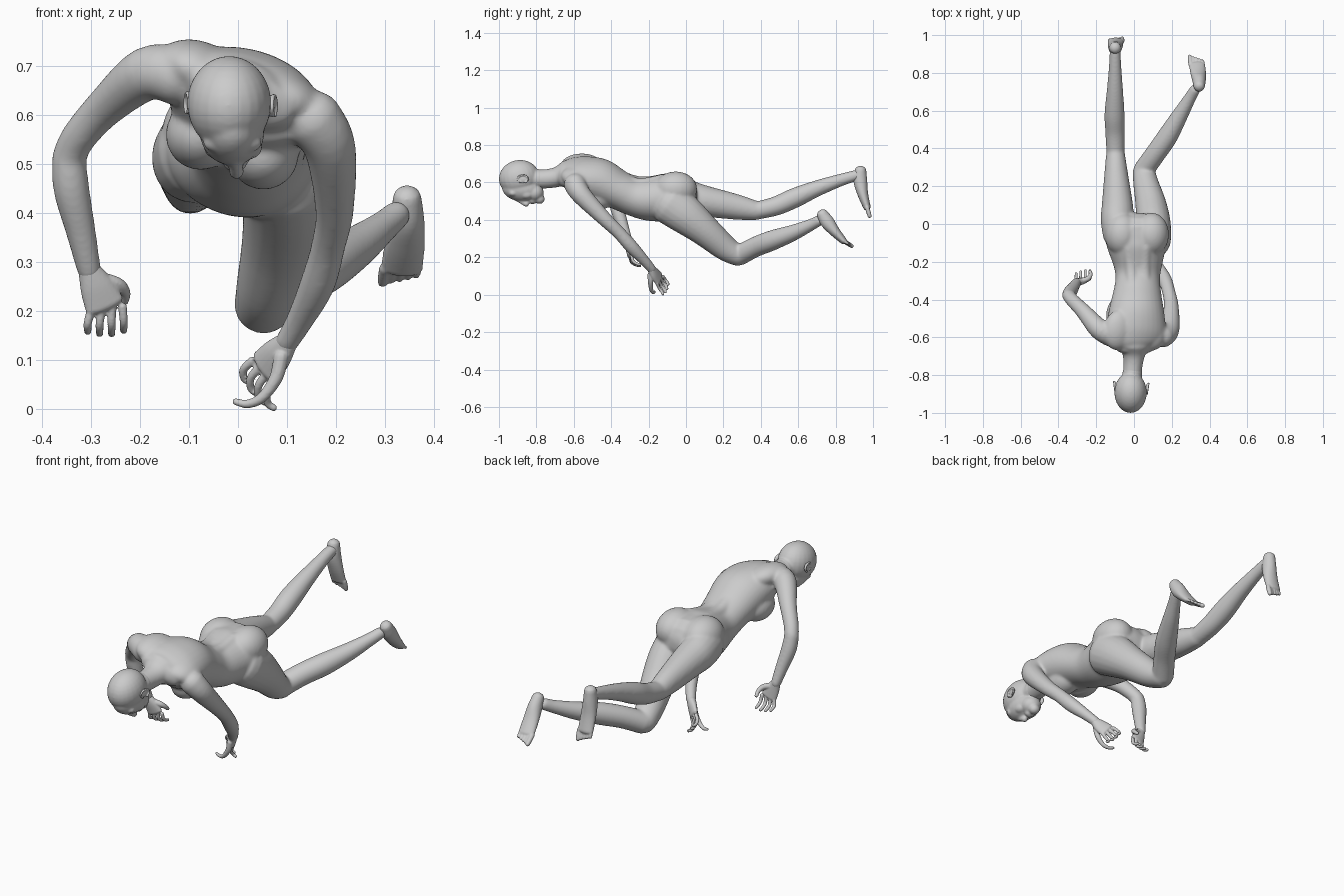
import bpy, bmesh, math
from mathutils import Vector as V, Matrix, Euler


def tube(bm, pts, side=(1, 0, 0), side_end=None, n=20, steps=5, grow=0.0):
    """Round-ended loft through (x, y, z, half_width[, half_height]) points."""
    P = [(V(p[:3]), p[3] + grow / p[3], p[-1] + grow / p[-1]) for p in pts]
    s0, s1 = V(side), V(side_end or side)

    def cr(a, b, c, d, t):
        return 0.5 * (2 * b + (c - a) * t + (2 * a - 5 * b + 4 * c - d) * t * t
                      + (3 * b - a - 3 * c + d) * t ** 3)
    rows, m = [], len(P) - 1
    for i in range(m):
        q = [P[max(0, i - 1)], P[i], P[i + 1], P[min(m, i + 2)]]
        for k in range(steps + (i == m - 1)):
            t = k / steps
            rows.append([cr(*[e[j] for e in q], t) for j in range(3)] + [(i + t) / m])
    t0 = (rows[1][0] - rows[0][0]).normalized()
    t1 = (rows[-1][0] - rows[-2][0]).normalized()

    def dome(row, tan):
        out = []
        for a in (30, 60, 82):
            c, s = math.cos(math.radians(a)), math.sin(math.radians(a))
            out.append([row[0] + tan * s * 0.8 * min(row[1], row[2]), row[1] * c, row[2] * c, row[3]])
        return out
    head, tail = dome(rows[0], -t0)[::-1], dome(rows[-1], t1)
    tans = [t0] * 4 + [(rows[i + 1][0] - rows[i - 1][0]).normalized()
                       for i in range(1, len(rows) - 1)] + [t1] * 4
    rings = []
    for (c, a, b, f), t in zip(head + rows + tail, tans):
        w = s0.lerp(s1, f)
        w = (w - t * w.dot(t)).normalized()
        h = t.cross(w)
        rings.append([bm.verts.new(c + w * a * math.cos(u) + h * b * math.sin(u))
                      for u in (2 * math.pi * k / n for k in range(n))])
    for A, B in zip(rings, rings[1:]):
        for k in range(n):
            bm.faces.new((A[k], A[(k + 1) % n], B[(k + 1) % n], B[k]))
    bm.faces.new(rings[0][::-1])
    bm.faces.new(rings[-1])


def blob(bm, c, r, rot=(0, 0, 0)):
    M = Matrix.LocRotScale(V(c), Euler([math.radians(a) for a in rot]), V(r))
    bmesh.ops.create_uvsphere(bm, u_segments=24, v_segments=16, radius=1, matrix=M)


def skin(name, bm, voxel, smooth):
    """Fuse the overlapping volumes into one smooth skin."""
    bmesh.ops.recalc_face_normals(bm, faces=bm.faces)
    me = bpy.data.meshes.new(name)
    bm.to_mesh(me)
    bm.free()
    for p in me.polygons:
        p.use_smooth = True
    ob = bpy.data.objects.new(name, me)
    bpy.context.collection.objects.link(ob)
    r = ob.modifiers.new("fuse", 'REMESH')
    r.mode, r.voxel_size, r.use_smooth_shade = 'VOXEL', voxel, True
    s = ob.modifiers.new("soften", 'SMOOTH')
    s.factor, s.iterations = 0.5, smooth


body = bmesh.new()
# torso, shoulders rolled down toward +x
tube(body, [(.01, -.645, .64, .12, .062), (.01, -.61, .642, .155, .084), (.012, -.55, .632, .16, .106),
            (.014, -.46, .606, .147, .12), (.018, -.36, .559, .127, .104), (.02, -.28, .524, .118, .103),
            (.02, -.2, .512, .134, .117), (.015, -.1, .521, .162, .128), (.015, -.03, .538, .162, .112)],
     (.94, 0, -.34), (1, 0, -.03), n=32)
for s in (-1, 1):
    # shoulder blade, spinal muscle, breast, buttock
    blob(body, (.005 + s * .085, -.56, .664 - s * .031), (.085, .11, .056), (0, 20, s * 10))
    tube(body, [(.02 + s * .035, -.5, .683 - s * .012, .036), (.025 + s * .035, -.36, .622 - s * .01, .036),
                (.02 + s * .034, -.24, .592 - s * .004, .036), (.015 + s * .045, -.12, .61, .036)])
    blob(body, (-.012 + s * .064, -.485, .54 - s * .02), (.072, .1, .072))
    blob(body, (.015 + s * .078, -.055, .565), (.092, .115, .094))
# neck with sloping base
tube(body, [(.005, -.63, .655, .095, .064), (0, -.68, .632, .065, .055), (-.005, -.74, .62, .052, .052),
            (-.012, -.83, .618, .05, .05)], (.94, 0, -.34), (1, 0, 0))

LIMB = dict(grow=8e-5)   # makes up for shrinkage from smoothing
# right leg, bent low
tube(body, [(.1, -.09, .488, .095, .112), (.102, 0, .425, .092, .104), (.09, .1, .343, .082, .084),
            (.064, .21, .25, .067, .068), (.051, .282, .206, .058, .054)], **LIMB)
tube(body, [(.051, .285, .21, .054), (.112, .37, .255, .053), (.175, .46, .29, .053),
            (.24, .57, .33, .042), (.295, .665, .372, .03), (.325, .714, .398, .026)], **LIMB)
# left leg, stretched back
tube(body, [(-.075, -.06, .53, .088, .1), (-.088, .02, .515, .087, .094), (-.088, .1, .5, .082, .083),
            (-.095, .28, .467, .06, .066), (-.098, .38, .448, .047, .049)], **LIMB)
tube(body, [(-.098, .37, .448, .046), (-.1, .48, .474, .05), (-.103, .58, .517, .052),
            (-.101, .7, .568, .042), (-.1, .83, .614, .031), (-.1, .925, .642, .026)], **LIMB)
# right arm
tube(body, [(.15, -.595, .595, .06), (.187, -.56, .535, .052), (.197, -.44, .41, .038),
            (.184, -.36, .333, .033), (.162, -.29, .255, .034), (.125, -.22, .18, .025),
            (.098, -.182, .135, .021)], **LIMB)
# left arm
tube(body, [(-.12, -.59, .68, .06), (-.185, -.555, .685, .054), (-.27, -.46, .617, .039),
            (-.325, -.405, .555, .034), (-.344, -.38, .515, .033)], **LIMB)
tube(body, [(-.345, -.382, .52, .032), (-.34, -.365, .45, .035), (-.32, -.335, .36, .028),
            (-.303, -.308, .28, .021)], **LIMB)
skin("body", body, .006, 20)

# head: skull, face, jaw, chin, lips, nose, brow, cheek, neck stub
head = bmesh.new()
blob(head, (-.018, -.892, .624), (.086, .109, .096), (12, 0, 0))
blob(head, (-.012, -.878, .566), (.066, .106, .068), (-6, 0, 0))
blob(head, (-.008, -.812, .545), (.052, .052, .047))
blob(head, (-.006, -.783, .512), (.028, .028, .027))
blob(head, (-.006, -.82, .505), (.026, .022, .021))
tube(head, [(-.008, -.915, .518, .012), (-.005, -.88, .498, .013), (-.003, -.852, .484, .016)])
for s in (-1, 1):
    blob(head, (-.011 + s * .026, -.925, .543), (.034, .026, .02))
    blob(head, (-.01 + s * .032, -.852, .536), (.028, .036, .026))
tube(head, [(-.014, -.84, .615, .054), (-.008, -.78, .62, .051)])
skin("head", head, .005, 9)


# feet: heel, sole, five toes
def foot(name, pts, toe_dir, inner):
    bm = bmesh.new()
    tube(bm, pts)
    ball, d = V(pts[-1][:3]), V(toe_dir)
    for i in range(5):
        b = ball + V((inner * (.034 - .0165 * i), 0, 0)) - d * (.1 * i)
        r = .0125 if i == 0 else .009
        tube(bm, [(*b, r), (*(b + d * .7), r), (*(b + d * (1.2 - .05 * i)), r * .9)], n=10)
    skin(name, bm, .004, 5)


foot("right_foot", [(.345, .728, .432, .029, .03), (.345, .756, .388, .035, .037),
                    (.34, .797, .336, .041, .028), (.334, .842, .288, .043, .019)], (-.004, .038, -.024), -1)
foot("left_foot", [(-.1, .933, .665, .03, .031), (-.1, .932, .61, .035, .037),
                   (-.098, .945, .54, .04, .029), (-.097, .968, .467, .042, .02)], (0, .012, -.04), 1)


# hands: palm, four curled fingers, thumb
def hand(name, palm, side, knuckle, bends, thumb):
    bm = bmesh.new()
    tube(bm, palm, side)
    w = V(side).normalized()
    for i in range(4):
        k = V(knuckle) + w * (.033 - .022 * i)
        path = [k] + [k + V(b) * (1.0, 1.06, .98, .82)[i] + w * (.003 * (1.5 - i)) for b in bends]
        tube(bm, [(*p, .0092 - .0006 * j) for j, p in enumerate(path)], n=10)
    tube(bm, thumb, n=10)
    skin(name, bm, .003, 3)


hand("right_hand", [(.1, -.185, .137, .023, .021), (.08, -.168, .112, .035, .02), (.056, -.145, .085, .04, .015)],
     (.6, -.4, -.5), (.052, -.14, .08),
     [(-.018, .014, -.024), (-.017, .03, -.046), (-.004, .034, -.056)],
     [(.088, -.19, .108, .016), (.078, -.19, .065, .014), (.05, -.185, .025, .011),
      (.02, -.175, .011, .009), (-.006, -.168, .016, .007)])
hand("left_hand", [(-.304, -.31, .285, .023, .021), (-.288, -.305, .25, .035, .019), (-.272, -.298, .212, .041, .015)],
     (1, .1, .15), (-.268, -.295, .205),
     [(-.002, .008, -.03), (-.002, .028, -.045), (-.002, .046, -.05)],
     [(-.28, -.302, .265, .016), (-.245, -.29, .255, .014), (-.23, -.27, .238, .011), (-.232, -.25, .22, .009)])

# ears: thin disc with a raised rim
for name, x, y, z, s in (("right_ear", .066, -.872, .618, 1), ("left_ear", -.096, -.862, .624, -1)):
    bm = bmesh.new()
    blob(bm, (x, y, z), (.007, .031, .021), (15, 0, -s * 12))
    tube(bm, [(x + s * (.003 + .004 * (math.cos(t) + 1)), y + .028 * math.cos(t), z + .021 * math.sin(t), .005)
              for t in (math.radians(d) for d in range(-60, 241, 50))], (1, 0, 0), n=8, steps=3)
    skin(name, bm, .003, 2)
